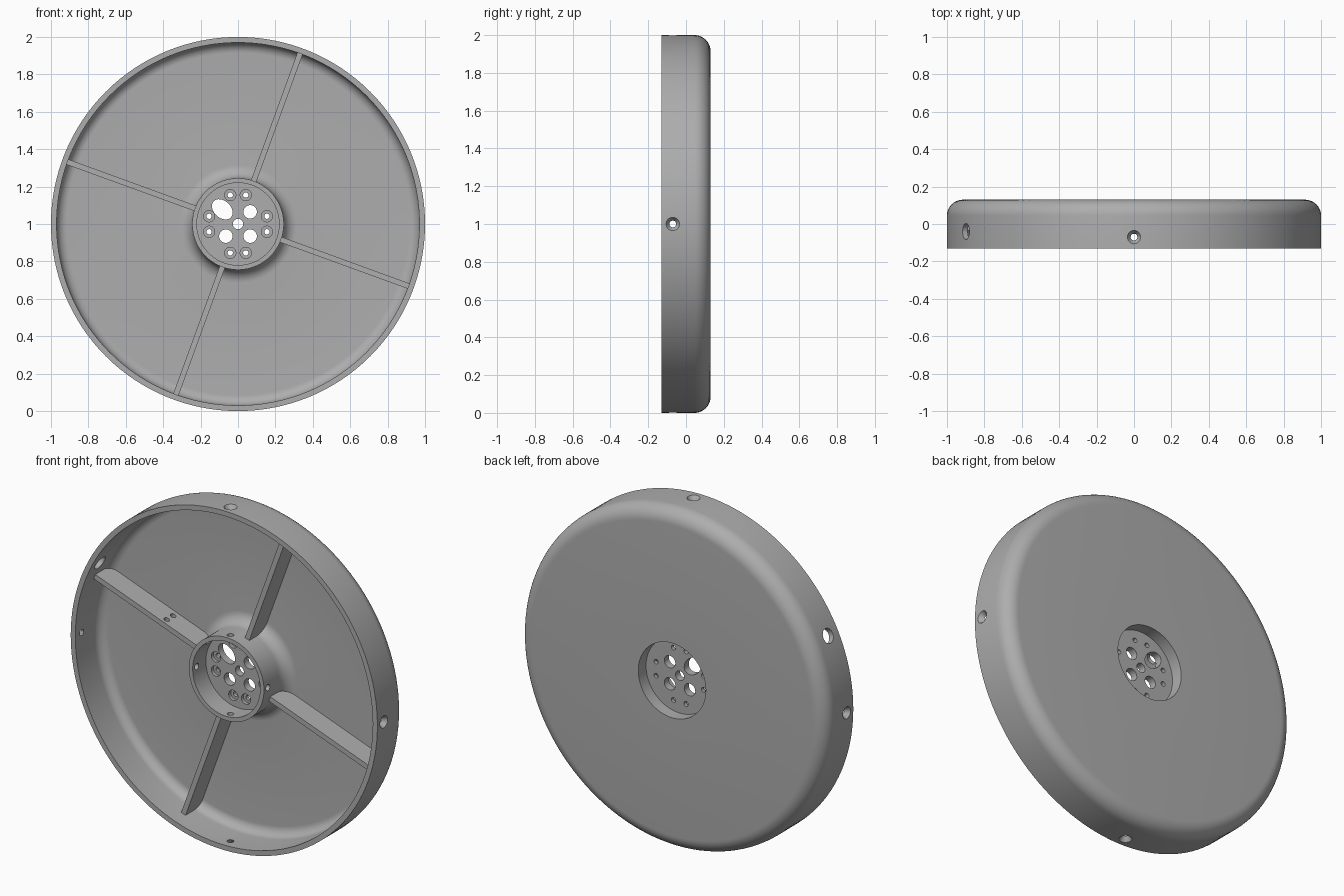
import bpy, bmesh
from math import radians, pi, cos, sin
from mathutils import Matrix, Vector

cube = bpy.data.objects.get("Cube")
if cube:
    bpy.data.objects.remove(cube, do_unlink=True)

GREY = (0.42, 0.42, 0.42, 1)
mat = bpy.data.materials.new("plain grey")
mat.use_nodes = True
mat.diffuse_color = GREY
mat.node_tree.nodes["Principled BSDF"].inputs["Base Color"].default_value = GREY

CENTRE = Vector((0, 0, 1))


def polar(r, angle, y=0):
    """Point on the wheel at a radius and angle, seen from the front."""
    return CENTRE + Vector((r * cos(radians(angle)), y, r * sin(radians(angle))))


def aim(origin, direction):
    return Matrix.Translation(origin) @ direction.to_track_quat("Z", "Y").to_matrix().to_4x4()


def arc(cx, cy, r, start, end, steps=10):
    angles = [radians(start + (end - start) * i / steps) for i in range(steps + 1)]
    return [(cx + r * cos(a), cy + r * sin(a)) for a in angles]


def lathe(bm, profile, matrix, segments, closed=False):
    """Revolve (radius, height) points about local z and place the result."""
    part = bmesh.new()
    verts = [part.verts.new((r, 0, h)) for r, h in profile]
    pairs = list(zip(verts, verts[1:])) + ([(verts[-1], verts[0])] if closed else [])
    edges = [part.edges.new(p) for p in pairs]
    bmesh.ops.spin(part, geom=verts + edges, axis=(0, 0, 1), cent=(0, 0, 0),
                   angle=2 * pi, steps=segments, use_merge=False)
    bmesh.ops.remove_doubles(part, verts=part.verts, dist=1e-5)
    bmesh.ops.transform(part, matrix=matrix, verts=part.verts)
    bmesh.ops.recalc_face_normals(part, faces=part.faces)
    mesh = bpy.data.meshes.new("part")
    part.to_mesh(mesh)
    part.free()
    bm.from_mesh(mesh)
    bpy.data.meshes.remove(mesh)


def drill(bm, steps, matrix, segments=32):
    """Add a solid drill shape whose profile starts and ends on the axis."""
    lathe(bm, [(0, steps[0][1])] + steps + [(0, steps[-1][1])], matrix, segments)


def finish(name, bm):
    mesh = bpy.data.meshes.new(name)
    bm.to_mesh(mesh)
    bm.free()
    obj = bpy.data.objects.new(name, mesh)
    bpy.context.collection.objects.link(obj)
    mesh.materials.append(mat)
    return obj


def activate(obj):
    bpy.ops.object.select_all(action="DESELECT")
    obj.select_set(True)
    bpy.context.view_layer.objects.active = obj


def cut(obj, cutter):
    cutter.hide_render = True
    mod = obj.modifiers.new("holes", "BOOLEAN")
    mod.operation, mod.solver, mod.object = "DIFFERENCE", "EXACT", cutter
    activate(obj)
    bpy.ops.object.modifier_apply(modifier=mod.name)
    bpy.data.objects.remove(cutter, do_unlink=True)


def smooth(obj):
    activate(obj)
    bpy.ops.object.shade_smooth_by_angle(angle=radians(30))


AXLE = aim(CENTRE, Vector((0, 1, 0)))

# Dish: rim, rounded back, hub tube and hub floor in one revolved section
section = [(0, 0.015), (0.22, 0.015), (0.22, -0.108), (0.245, -0.108)]
section += arc(0.315, 0.03, 0.07, 180, 90)
section += arc(0.915, 0.045, 0.055, 90, 0)
section += [(0.97, -0.13), (1, -0.13)]
section += arc(0.915, 0.045, 0.085, 0, 90)
section += [(0.22, 0.13), (0.22, 0.058), (0, 0.058)]
bm = bmesh.new()
lathe(bm, section, AXLE, 128)
dish = finish("dish", bm)

# Drill shapes for the hub floor
bm = bmesh.new()
drill(bm, [(0.028, -0.05), (0.028, 0.1)], AXLE)
for angle in (45, -45, -135):
    drill(bm, [(0.036, -0.05), (0.036, 0.1)], aim(polar(0.092, angle), Vector((0, 1, 0))))
oval = Matrix.Translation(polar(0.115, 137)) @ Matrix.Rotation(radians(43), 4, "Y")
oval = oval @ Matrix.Diagonal((1.4, 1, 1, 1)) @ Matrix.Rotation(radians(-90), 4, "X")
drill(bm, [(0.045, -0.05), (0.045, 0.1)], oval)
for quarter in range(4):
    for side in (-15, 15):
        place = aim(polar(0.16, 90 * quarter + side), Vector((0, 1, 0)))
        drill(bm, [(0.03, -0.05), (0.03, 0.035), (0.014, 0.035), (0.014, 0.1)], place)

# Drill shapes for the screw holes through rim and hub, and the cable holes
for angle in (0, 90, 180, 270):
    outward = polar(1, angle) - CENTRE
    drill(bm, [(0.018, 0.19), (0.018, 0.972), (0.036, 1), (0.036, 1.05)],
          aim(polar(0, 0, -0.07), outward))
drill(bm, [(0.042, 0.93), (0.042, 1.05)], aim(polar(0, 0, -0.04), polar(1, 154) - CENTRE))
drill(bm, [(0.03, 0.2), (0.03, 0.3)], aim(polar(0, 0, -0.035), polar(1, 135) - CENTRE))
cut(dish, finish("hole_cutter", bm))
smooth(dish)

# Four radial ribs, one of them with a pair of cable-tie holes
INNER, OUTER, FRONT, BACK, THICK = 0.235, 0.972, -0.035, 0.105, 0.03
for number, angle in enumerate((70, 160, 250, 340), 1):
    bm = bmesh.new()
    bmesh.ops.create_cube(bm, size=1)
    place = Matrix.Translation(polar((INNER + OUTER) / 2, angle, (FRONT + BACK) / 2))
    place = place @ Matrix.Rotation(radians(-angle), 4, "Y")
    place = place @ Matrix.Diagonal((OUTER - INNER, BACK - FRONT, THICK, 1))
    bmesh.ops.transform(bm, matrix=place, verts=bm.verts)
    rib = finish(f"rib_{number}", bm)
    if angle == 160:
        bm = bmesh.new()
        across = polar(1, angle + 90) - CENTRE
        for y in (0, 0.06):
            drill(bm, [(0.016, -0.05), (0.016, 0.05)], aim(polar(0.5, angle, y), across), 24)
        cut(rib, finish("rib_hole_cutter", bm))
        smooth(rib)
